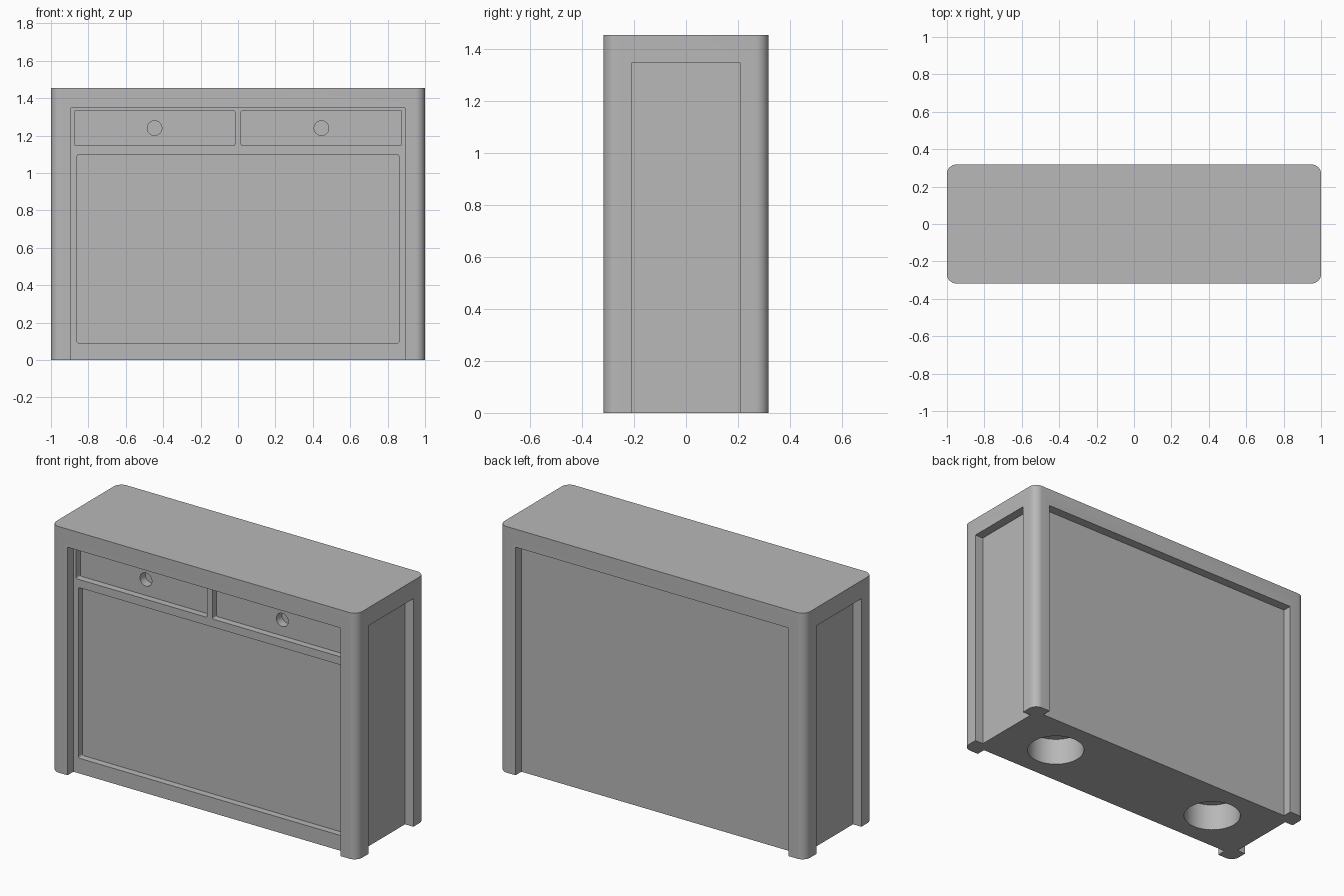
import bpy
import bmesh
import math
from mathutils import Matrix, Vector

cube = bpy.data.objects.get("Cube")
if cube:
    bpy.data.objects.remove(cube, do_unlink=True)

WIDTH, DEPTH, HEIGHT = 2.0, 0.636, 1.455
POST = 0.108       # width of the corner posts
RECESS = 0.055     # how far the faces sit behind the posts
RECESS_TOP = 1.348
POCKET = 0.04      # how far drawers and panel sit behind the face
OVER = 0.1         # cutter overshoot

HX, HY = WIDTH / 2, DEPTH / 2
FACE_Y = -HY + RECESS
POCKET_Y = FACE_Y + POCKET

grey = bpy.data.materials.new("plain grey")
grey.use_nodes = True
colour = (0.48, 0.48, 0.48, 1)
grey.diffuse_color = colour
grey.node_tree.nodes["Principled BSDF"].inputs["Base Color"].default_value = colour


def finish(name, bm):
    mesh = bpy.data.meshes.new(name)
    bm.to_mesh(mesh)
    bm.free()
    mesh.materials.append(grey)
    obj = bpy.data.objects.new(name, mesh)
    bpy.context.collection.objects.link(obj)
    return obj


def box(name, low, high, round_axis=None, radius=0.0, segments=4):
    """Box between two corners, with edges along one axis rounded."""
    low, high = Vector(low), Vector(high)
    bm = bmesh.new()
    bmesh.ops.create_cube(bm, size=1)
    bmesh.ops.scale(bm, vec=high - low, verts=bm.verts)
    bmesh.ops.translate(bm, vec=(low + high) / 2, verts=bm.verts)
    if round_axis is not None:
        edges = [e for e in bm.edges
                 if abs((e.verts[0].co - e.verts[1].co).normalized()[round_axis]) > 0.9]
        bmesh.ops.bevel(bm, geom=edges, offset=radius, segments=segments,
                        profile=0.5, affect='EDGES')
    return finish(name, bm)


def cylinder(name, centre, radius, length, turn=0.0):
    bm = bmesh.new()
    matrix = Matrix.Translation(centre) @ Matrix.Rotation(turn, 4, 'X')
    bmesh.ops.create_cone(bm, cap_ends=True, segments=48, radius1=radius,
                          radius2=radius, depth=length, matrix=matrix)
    return finish(name, bm)


def carve(target, cutter):
    """Cut a shape out of the target and discard the cutter."""
    mod = target.modifiers.new("cut", 'BOOLEAN')
    mod.operation = 'DIFFERENCE'
    mod.solver = 'EXACT'
    mod.object = cutter
    bpy.context.view_layer.update()
    graph = bpy.context.evaluated_depsgraph_get()
    mesh = bpy.data.meshes.new_from_object(target.evaluated_get(graph))
    target.modifiers.clear()
    target.data = mesh
    bpy.data.objects.remove(cutter, do_unlink=True)


# Solid body with rounded upright corners
body = box("cabinet_body", (-HX, -HY, 0), (HX, HY, HEIGHT), 2, 0.05, 8)

# Recessed faces between the corner posts, on all four sides
for side in (-1, 1):
    y_in, y_out = side * (HY - RECESS), side * (HY + OVER)
    carve(body, box("face_cutter",
                    (POST - HX, min(y_in, y_out), -OVER),
                    (HX - POST, max(y_in, y_out), RECESS_TOP)))
    x_in, x_out = side * (HX - RECESS), side * (HX + OVER)
    carve(body, box("end_cutter",
                    (min(x_in, x_out), POST - HY, -OVER),
                    (max(x_in, x_out), HY - POST, RECESS_TOP)))

# Large lower front panel
carve(body, box("panel_cutter", (-0.86, FACE_Y - 0.03, 0.09),
                (0.86, POCKET_Y, 1.098), 1, 0.01))

# Pair of drawers, each with a round finger hole
for side in (-1, 1):
    mid = side * 0.446
    carve(body, box("drawer_cutter", (mid - 0.429, FACE_Y - 0.03, 1.146),
                    (mid + 0.429, POCKET_Y, 1.334), 1, 0.008))
    carve(body, cylinder("finger_hole_cutter", (mid, POCKET_Y, 1.24),
                         0.039, 0.1, math.pi / 2))
    # Round socket underneath
    carve(body, cylinder("socket_cutter", (side * 0.58, 0, 0), 0.16, 0.325))

bpy.ops.object.select_all(action='DESELECT')
body.select_set(True)
bpy.context.view_layer.objects.active = body
bpy.ops.object.shade_smooth_by_angle(angle=math.radians(35))
